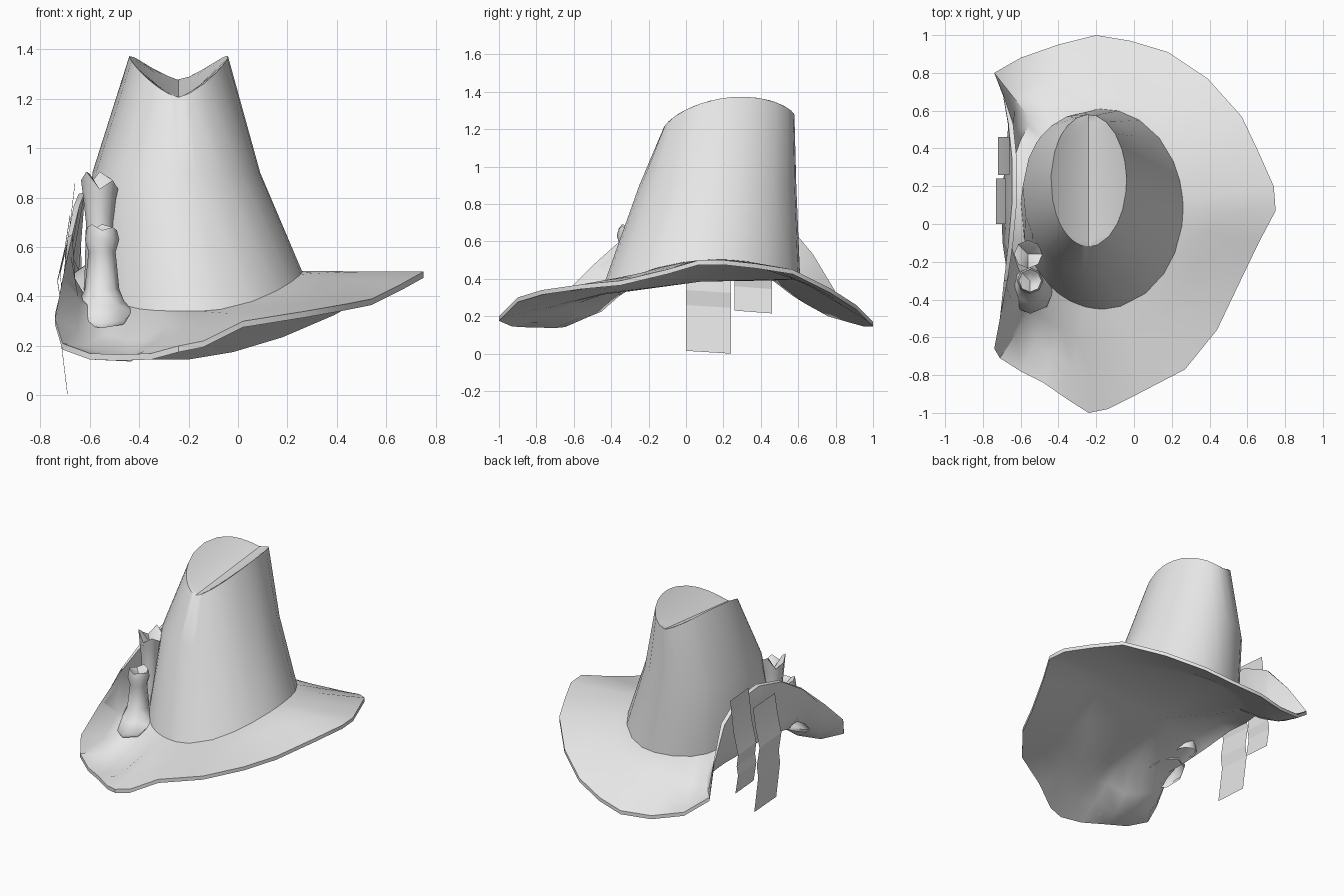
import bpy, bmesh
from math import sin, cos, atan2, pi
from mathutils import Vector

if "Cube" in bpy.data.objects:
    bpy.data.objects.remove(bpy.data.objects["Cube"])

grey = bpy.data.materials.new("light_grey")
grey.use_nodes = True
grey.diffuse_color = (0.8, 0.8, 0.8, 1)
grey.node_tree.nodes["Principled BSDF"].inputs["Base Color"].default_value = grey.diffuse_color


def loft(name, rings, closed=True, angle=0.7):
    """Skin a list of equal-length point rings and shade the result."""
    bm = bmesh.new()
    rows = [[bm.verts.new(point) for point in ring] for ring in rings]
    count = len(rows[0])
    for inner, outer in zip(rows, rows[1:]):
        for i in range(count if closed else count - 1):
            j = (i + 1) % count
            bm.faces.new((inner[i], outer[i], outer[j], inner[j]))
    bmesh.ops.remove_doubles(bm, verts=bm.verts, dist=0.0005)
    mesh = bpy.data.meshes.new(name)
    bm.to_mesh(mesh)
    bm.free()
    mesh.materials.append(grey)
    obj = bpy.data.objects.new(name, mesh)
    bpy.context.collection.objects.link(obj)
    bpy.ops.object.select_all(action="DESELECT")
    obj.select_set(True)
    bpy.context.view_layer.objects.active = obj
    bpy.ops.object.shade_smooth_by_angle(angle=angle)


# Outer edge of the brim, counter-clockwise from the front tip
edge = [Vector(p) for p in (
    (-.24, -1, .2), (-.14, -.98, .22), (.02, -.9, .3), (.27, -.77, .34),
    (.44, -.56, .37), (.54, -.35, .39), (.66, -.1, .45), (.75, .07, .5),
    (.74, .2, .5), (.66, .38, .48), (.57, .57, .45), (.39, .77, .35),
    (.18, .91, .26), (-.02, .97, .2), (-.2, 1, .17), (-.4, .95, .17),
    (-.6, .88, .22), (-.74, .8, .33), (-.69, .68, .53), (-.64, .53, .71),
    (-.62, .34, .8), (-.62, .12, .82), (-.64, -.1, .77), (-.67, -.3, .65),
    (-.71, -.5, .47), (-.74, -.66, .31), (-.71, -.71, .21), (-.6, -.78, .17),
    (-.48, -.84, .165), (-.35, -.93, .17))]
base_x, base_y, base_rx, base_ry = -.17, .08, .43, .53
angles = [atan2((p.y - base_y) / base_ry, (p.x - base_x) / base_rx) for p in edge]


def oval(cx, cy, rx, ry, height):
    return [Vector((cx + rx * cos(a), cy + ry * sin(a), height(cos(a), sin(a))))
            for a in angles]


# Crown: tapered ovals with a pinched, dished top
base = oval(base_x, base_y, base_rx, base_ry,
            lambda c, s: .38 + .04 * s + .12 * max(c, 0) ** 2 + .16 * max(-c, 0) ** 6)
middle = oval(-.25, .17, .34, .42, lambda c, s: .9)
rim = oval(-.24, .23, .2, .35, lambda c, s: 1.24 + .035 * s + .13 * abs(c) ** 1.4)
dish = oval(-.24, .23, .1, .35, lambda c, s: 1.24 + .035 * s + .04 * abs(c))
crease = oval(-.24, .23, 0, .35, lambda c, s: 1.24 + .035 * s)
loft("crown", [crease, dish, rim, middle, base])


# Brim: a closed shell swept from under the crown to the edge, one side curled up
def brim_ring(t, thickness):
    ring = []
    for inner, outer in zip(base, edge):
        point = inner.lerp(outer, t)
        bend = 4 * t * (1 - t)
        curl = max(0, outer.z - .5) if outer.x < -.6 else 0
        steep = min(1, curl * 5) * t
        point.x -= bend * curl * .25 + thickness * steep
        point.z -= bend * (curl * .3 + (.07 if outer.x < -.45 else 0))
        point.z -= thickness * (1 - .8 * steep)
        ring.append(point)
    return ring


steps = (0, .33, .67, 1)
top_side = [brim_ring(t, 0) for t in steps]
underside = [brim_ring(t, .025) for t in reversed(steps)]
centre = [Vector((base_x, base_y, .41))] * len(edge)
under_centre = [Vector((base_x, base_y, .385))] * len(edge)
loft("brim", [centre] + top_side + underside + [under_centre])


# Candles: turned profiles (radius, height, forward shift) with ragged tops;
# a shifted ring also leans forward to follow the brim
def candle(name, x, y, profile, ragged, sides=8):
    rings = []
    for radius, z, shift in profile:
        ring = []
        for k in range(sides):
            a = 2 * pi * k / sides
            jag = ragged * (k % 3 - 1) if radius and z > profile[0][1] else 0
            lean = 8 * shift * radius * sin(a)
            ring.append((x + radius * cos(a), y - shift + radius * sin(a), z + jag + lean))
        rings.append(ring)
    loft(name, rings, angle=1)


candle("front_candle", -.55, -.3, [
    (0, .64, 0), (.045, .67, 0), (.06, .68, 0), (.07, .63, 0), (.055, .58, 0),
    (.07, .43, .005), (.09, .38, .03), (.125, .34, .05), (.12, .32, .05)], .012)
candle("rear_candle", -.56, -.16, [
    (0, .81, 0), (.055, .86, 0), (.075, .87, 0), (.065, .79, 0),
    (.055, .7, 0), (.06, .5, 0), (.065, .39, 0)], .035)


# Ribbons: thin kinked strips hanging outside the curled side
def ribbon(name, y, width, path):
    near = [(x, y, z) for x, z in path]
    far = [(x, y + width, z - .015) for x, z in path]
    loft(name, [near, far], closed=False, angle=.2)


ribbon("long_ribbon", 0, .24,
       [(-.68, .73), (-.7, .6), (-.73, .47), (-.71, .34), (-.72, .26), (-.69, .015)])
ribbon("short_ribbon", .26, .2,
       [(-.66, .86), (-.685, .65), (-.72, .5), (-.71, .42), (-.72, .36), (-.7, .23)])
